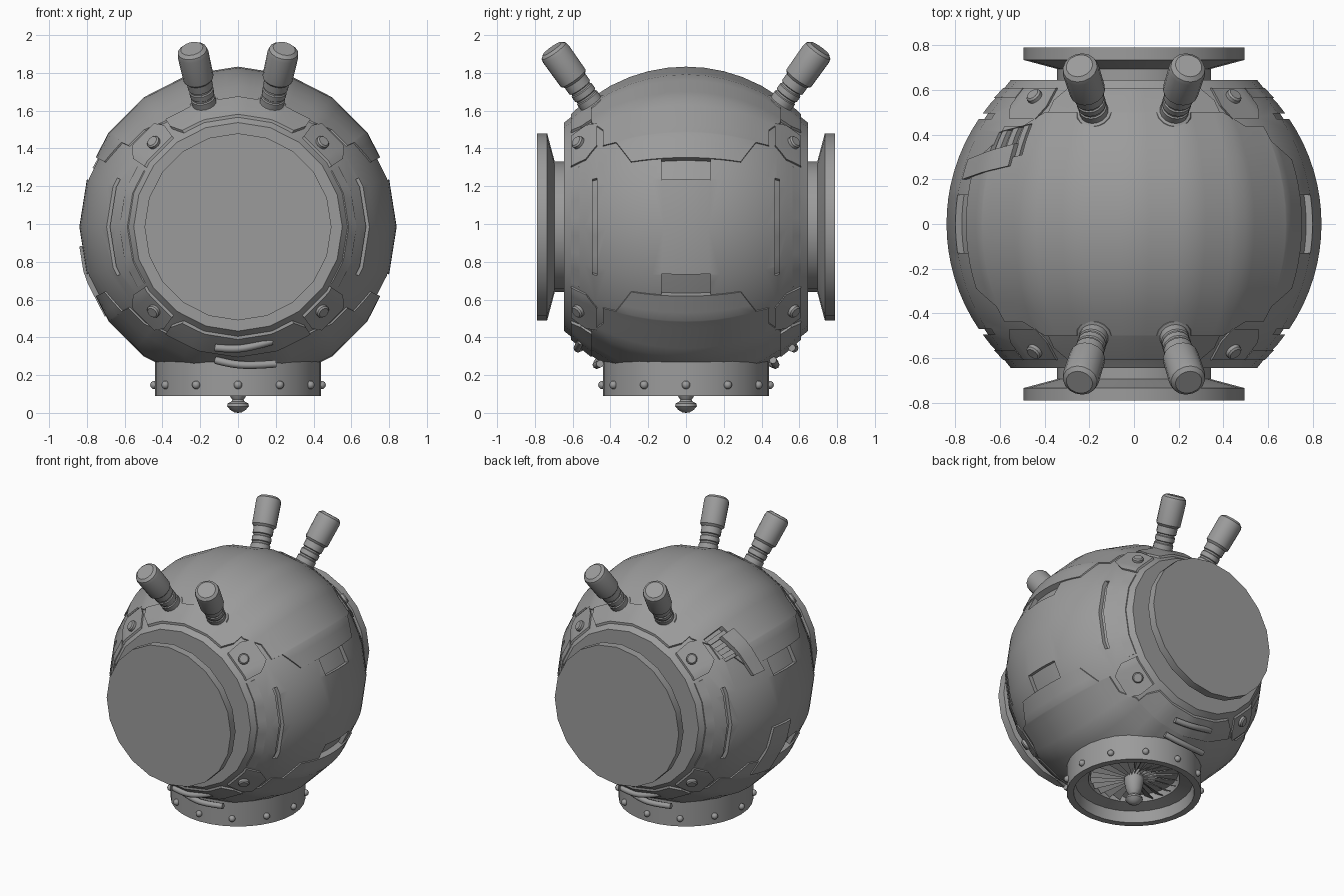
import bpy, bmesh, math
from mathutils import Matrix, Vector

if "Cube" in bpy.data.objects:
    bpy.data.objects.remove(bpy.data.objects["Cube"])

ZC, R0, FACET = 0.985, 0.84, 18.0      # body centre height, radius, degrees per facet

grey = bpy.data.materials.new("hull_grey")
grey.diffuse_color = (0.33, 0.33, 0.33, 1)
grey.use_nodes = True
grey.node_tree.nodes["Principled BSDF"].inputs["Base Color"].default_value = grey.diffuse_color


def finish(name, bm, angle=32):
    bmesh.ops.recalc_face_normals(bm, faces=bm.faces)
    me = bpy.data.meshes.new(name)
    bm.to_mesh(me)
    bm.free()
    me.materials.append(grey)
    ob = bpy.data.objects.new(name, me)
    bpy.context.collection.objects.link(ob)
    smooth(ob, angle)
    return ob


def smooth(ob, angle=32):
    bpy.ops.object.select_all(action='DESELECT')
    bpy.context.view_layer.objects.active = ob
    ob.select_set(True)
    bpy.ops.object.shade_smooth_by_angle(angle=math.radians(angle))


def lathe(bm, prof, segs, mat=Matrix()):
    """Spin (radius, height) points round local z; zero radius closes to a point."""
    rings = []
    for r, h in prof:
        if r < 1e-6:
            rings.append([bm.verts.new(mat @ Vector((0, 0, h)))])
        else:
            rings.append([bm.verts.new(mat @ Vector((r * math.cos(2 * math.pi * i / segs),
                          r * math.sin(2 * math.pi * i / segs), h))) for i in range(segs)])
    for a, b in zip(rings, rings[1:]):
        for i in range(segs):
            j = (i + 1) % segs
            vs = [a[i % len(a)], a[j % len(a)], b[j % len(b)], b[i % len(b)]]
            bm.faces.new(list(dict.fromkeys(vs)))


def radius(y):
    y = abs(y)
    if y < 0.6:
        return math.sqrt(R0 * R0 - y * y)
    return 0.588 - (y - 0.6) * 0.8


def surf(a, y, h):
    """Point on the faceted hull at angle a, depth y, raised by h."""
    f = math.cos(math.radians(FACET / 2)) / math.cos(math.radians(a % FACET - FACET / 2))
    r, t = radius(y) * f + h, math.radians(a)
    return Vector((r * math.cos(t), y, ZC + r * math.sin(t)))


def patch(name, prof, h0, h1, mx=False, my=False, mz=False):
    """Curved plate from rows (angle, y_low, y_high), optionally mirrored."""
    rows = [prof[0]]
    for p, q in zip(prof, prof[1:]):
        n = max(1, math.ceil(abs(q[0] - p[0]) / 4.5))
        rows += [tuple(u + (v - u) * k / n for u, v in zip(p, q)) for k in range(1, n + 1)]
    nv = max(2, math.ceil((prof[0][2] - prof[0][1]) / 0.06))
    bm = bmesh.new()
    for sx in ((0, 1) if mx else (0,)):
        for sy in ((1, -1) if my else (1,)):
            for sz in ((1, -1) if mz else (1,)):
                g = [[[bm.verts.new(surf((180 - a if sx else a) * sz,
                                         sy * (lo + (hi - lo) * k / nv), h))
                       for k in range(nv + 1)] for a, lo, hi in rows] for h in (h0, h1)]
                for lay in g:
                    for p, q in zip(lay, lay[1:]):
                        for k in range(nv):
                            bm.faces.new((p[k], p[k + 1], q[k + 1], q[k]))
                loops = []
                for lay in g:
                    loops.append(lay[0] + [r[-1] for r in lay[1:-1]] + lay[-1][::-1]
                                 + [r[0] for r in lay[-2:0:-1]])
                m = len(loops[0])
                for i in range(m):
                    j = (i + 1) % m
                    bm.faces.new((loops[0][i], loops[0][j], loops[1][j], loops[1][i]))
    return finish(name, bm, 25)


def cut(ob, cutters):
    for c in cutters:
        m = ob.modifiers.new("cut", 'BOOLEAN')
        m.operation, m.solver, m.object = 'DIFFERENCE', 'EXACT', c
    dg = bpy.context.evaluated_depsgraph_get()
    me = bpy.data.meshes.new_from_object(ob.evaluated_get(dg))
    ob.modifiers.clear()
    ob.data = me
    smooth(ob, 25)


def ball(bm, pos, r, scale=(1, 1, 1)):
    bmesh.ops.create_uvsphere(bm, u_segments=12, v_segments=8, radius=r,
                              matrix=Matrix.Translation(pos) @ Matrix.Diagonal((*scale, 1)))


Y_AXIS = Matrix.Translation((0, 0, ZC)) @ Matrix.Rotation(math.radians(-90), 4, 'X')

# Hull: faceted ball with flat front and back
bm = bmesh.new()
ys = [-0.6 + 0.06 * i for i in range(21)]
lathe(bm, [(0, -0.645), (0.552, -0.645)] + [(radius(y), y) for y in ys]
      + [(0.552, 0.645), (0, 0.645)], 20, Y_AXIS)
hull = finish("hull", bm)

# Raised top and bottom shells
half = [(26, .29), (36, .37), (36.6, .44), (46, .44), (54, .5)]
w = half + [(180 - a, y) for a, y in reversed(half)]
top_shell = patch("top_shell", [(a, -y, y) for a, y in w], -0.03, 0.008)
bottom_shell = patch("bottom_shell", [(-a, -y, y) for a, y in w], -0.03, 0.008)

# Cutters: neck opening, side slots, side windows, damaged vent
bm = bmesh.new()
lathe(bm, [(0, -0.1), (0.42, -0.1), (0.42, 0.25), (0, 0.25)], 32)
neck_cut = finish("neck_cutter", bm)
slots = patch("slot_cutter", [(-22, .47, .495), (22, .47, .495)], -0.025, 0.05, mx=True, my=True)
wins = patch("window_cutter", [(17.5, -.13, .13), (26, -.13, .13)], -0.03, 0.05, mx=True, mz=True)
vent = patch("vent_cutter", [(130, .31, .45), (146, .27, .41)], -0.03, 0.06)
cut(hull, [neck_cut, slots, wins, vent])
cut(top_shell, [vent])
cut(bottom_shell, [neck_cut])
for c in (neck_cut, slots, wins, vent):
    bpy.data.objects.remove(c)

# Rim plates around the front and back faces
patch("rim_top_plates", [(56, .5, .555), (60, .5, .61), (120, .5, .61), (124, .5, .555)],
      -0.02, 0.016, my=True, mz=True)
patch("rim_corner_plates", [(33, .53, .61), (38, .47, .61), (51, .47, .61), (54, .53, .61)],
      -0.02, 0.014, mx=True, my=True, mz=True)
patch("rim_side_plates", [(-31, .565, .61), (31, .565, .61)], -0.02, 0.006, mx=True, my=True)

# Corner bolts
bm = bmesh.new()
for a in (45, 135, 225, 315):
    for s in (1, -1):
        p = surf(a, s * 0.56, 0)
        n = (p - Vector((0, 0, ZC))).normalized()
        m = Matrix.Translation(p) @ n.to_track_quat('Z', 'Y').to_matrix().to_4x4()
        lathe(bm, [(0, -.02), (.036, -.02), (.036, .026), (.028, .034), (0, .034)], 14, m)
finish("corner_bolts", bm)

# Front and back flared lenses
for s, name in ((1, "back_lens"), (-1, "front_lens")):
    bm = bmesh.new()
    lathe(bm, [(0, .62 * s), (.345, .62 * s), (.345, .695 * s), (.495, .735 * s),
               (.495, .79 * s), (0, .79 * s)], 20, Y_AXIS)
    finish(name, bm)

# Four stub antennas
for sx in (1, -1):
    for sy in (1, -1):
        d = Vector((0.075 * sx, 0.235 * sy, 0.33)).normalized()
        m = (Matrix.Translation((0.17 * sx, 0.475 * sy, 1.60))
             @ d.to_track_quat('Z', 'Y').to_matrix().to_4x4())
        bm = bmesh.new()
        lathe(bm, [(0, -.04), (.09, -.04), (.09, .025), (.078, .045), (.065, .05), (.065, .085),
                   (.059, .09), (.059, .1), (.065, .105), (.065, .135), (.059, .14), (.059, .15),
                   (.067, .155), (.067, .2), (.081, .215), (.083, .375), (.078, .395),
                   (.06, .41), (0, .41)], 16, m)
        finish("antenna", bm)

# Neck collar with funnel and rivets
bm = bmesh.new()
lathe(bm, [(.40, .29), (.44, .29), (.44, .09), (.395, .09), (.385, .17), (.30, .19),
           (.29, .24), (0, .24)], 32)
finish("neck_collar", bm)
bm = bmesh.new()
for i in range(12):
    t = math.radians(30 * i)
    ball(bm, (.443 * math.cos(t), .443 * math.sin(t), .148), .022)
finish("collar_rivets", bm)

# Fan blades and hub knob
bm = bmesh.new()
for i in range(24):
    m = Matrix.Rotation(math.radians(15 * i), 4, 'Z')
    pts = [(.05, -.008, .19), (.285, -.03, .19), (.285, .03, .225), (.05, .008, .225)]
    lo = [bm.verts.new(m @ Vector(p)) for p in pts]
    hi = [bm.verts.new(m @ Vector((p[0], p[1], p[2] + .006))) for p in pts]
    bm.faces.new(lo[::-1])
    bm.faces.new(hi)
    for k in range(4):
        j = (k + 1) % 4
        bm.faces.new((lo[k], lo[j], hi[j], hi[k]))
finish("fan_blades", bm)
bm = bmesh.new()
lathe(bm, [(0, .24), (.065, .24), (.065, .17), (.05, .1), (.03, .07), (.035, .06), (.055, .05),
           (.058, .035), (.04, .015), (.02, .003), (0, 0)], 16)
finish("hub_knob", bm)

# Short hoses under the front and back faces
for s in (1, -1):
    for pts in ([(-.12, .56, .345), (-.03, .575, .335), (.08, .575, .35), (.18, .555, .38)],
                [(-.12, .46, .28), (-.04, .475, .258), (.08, .475, .25), (.2, .455, .26)]):
        cu = bpy.data.curves.new("hose", 'CURVE')
        cu.dimensions, cu.bevel_depth, cu.bevel_resolution = '3D', 0.02, 2
        cu.use_fill_caps, cu.resolution_u = True, 5
        sp = cu.splines.new('NURBS')
        sp.points.add(len(pts) - 1)
        for p, (x, y, z) in zip(sp.points, pts):
            p.co = (-x * s, y * s, z, 1)
        sp.use_endpoint_u, sp.order_u = True, 3
        cu.materials.append(grey)
        bpy.context.collection.objects.link(bpy.data.objects.new("hose", cu))

# Damaged side: vent slats, loose strip and patch plate
for k in range(3):
    a = 132 + 5 * k
    patch("vent_slat", [(a, .305 - .01 * k, .45 - .01 * k), (a + 2.5, .3 - .01 * k, .445 - .01 * k)],
          -0.035, -0.005)
patch("loose_strip", [(134, .26, .36), (158, .2, .29)], -0.01, 0.022)
patch("repair_plate", [(187, .0, .17), (214, .05, .23)], -0.01, 0.016)
